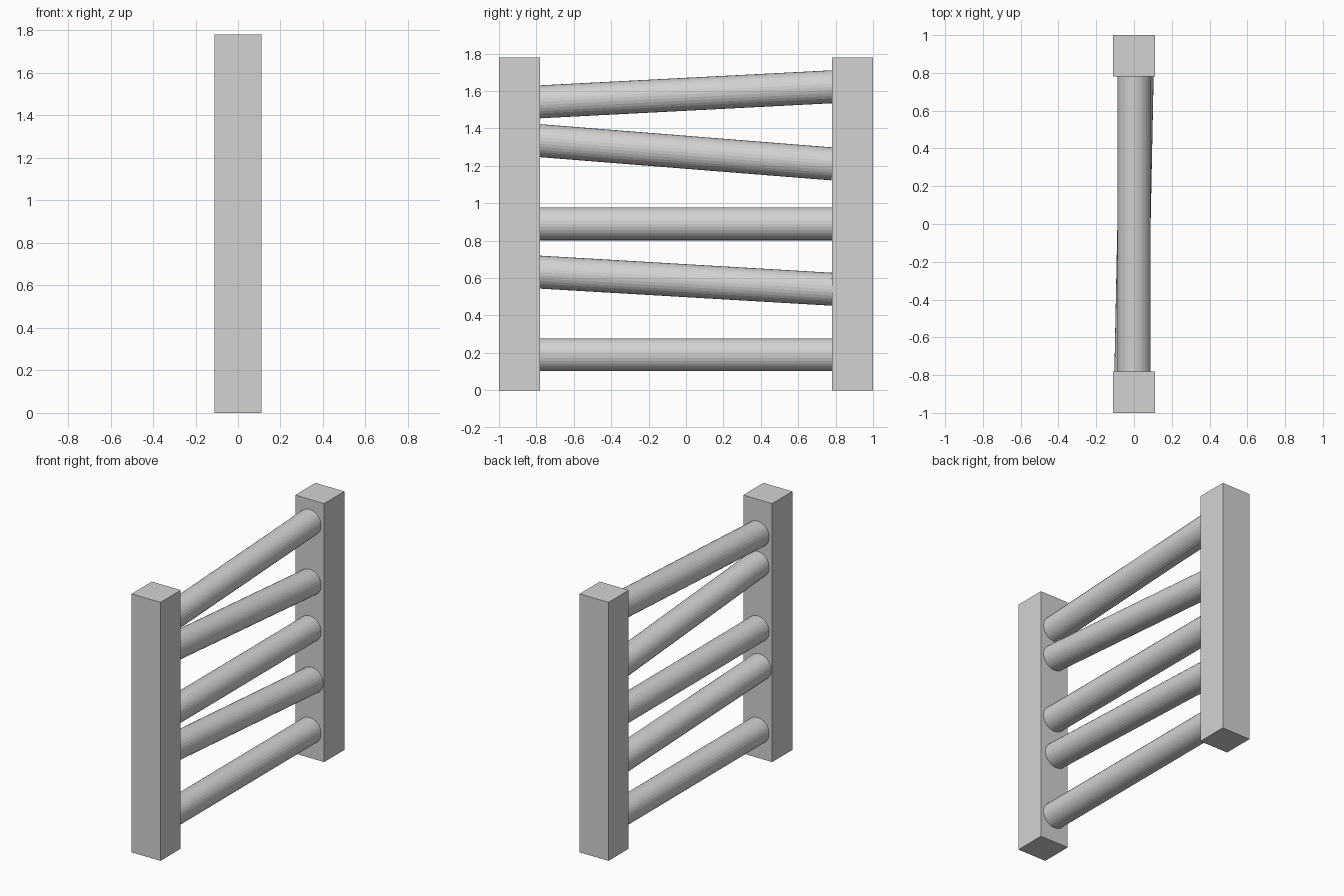
import bpy
from mathutils import Vector

cube = bpy.data.objects.get("Cube")
if cube:
    bpy.data.objects.remove(cube, do_unlink=True)

# Single grey material
grey = bpy.data.materials.new("light_grey")
grey.use_nodes = True
colour = (0.65, 0.65, 0.65, 1)
grey.diffuse_color = colour
grey.node_tree.nodes["Principled BSDF"].inputs["Base Color"].default_value = colour

HEIGHT = 1.78
POST = 0.22
REACH = 0.785     # rung ends sit just inside the posts
RADIUS = 0.088


def finish(name):
    obj = bpy.context.object
    obj.name = name
    obj.data.materials.append(grey)
    return obj


def add_post(name, y):
    bpy.ops.mesh.primitive_cube_add(size=1, location=(0, y, HEIGHT / 2))
    obj = finish(name)
    obj.scale = (POST, POST, HEIGHT)


def add_rung(name, z_front, z_back, skew=0):
    start = Vector((-skew, -REACH, z_front))
    end = Vector((skew, REACH, z_back))
    axis = end - start
    bpy.ops.mesh.primitive_cylinder_add(
        vertices=32, radius=RADIUS, depth=axis.length, location=(start + end) / 2,
        rotation=axis.to_track_quat('Z', 'X').to_euler())
    finish(name)


# Square upright posts
add_post("front_post", -1 + POST / 2)
add_post("back_post", 1 - POST / 2)

# Round rungs, some tilted
add_rung("bottom_rung", 0.19, 0.19)
add_rung("lower_rung", 0.632, 0.54, skew=0.016)
add_rung("middle_rung", 0.89, 0.89)
add_rung("upper_rung", 1.335, 1.21)
add_rung("top_rung", 1.542, 1.623)
